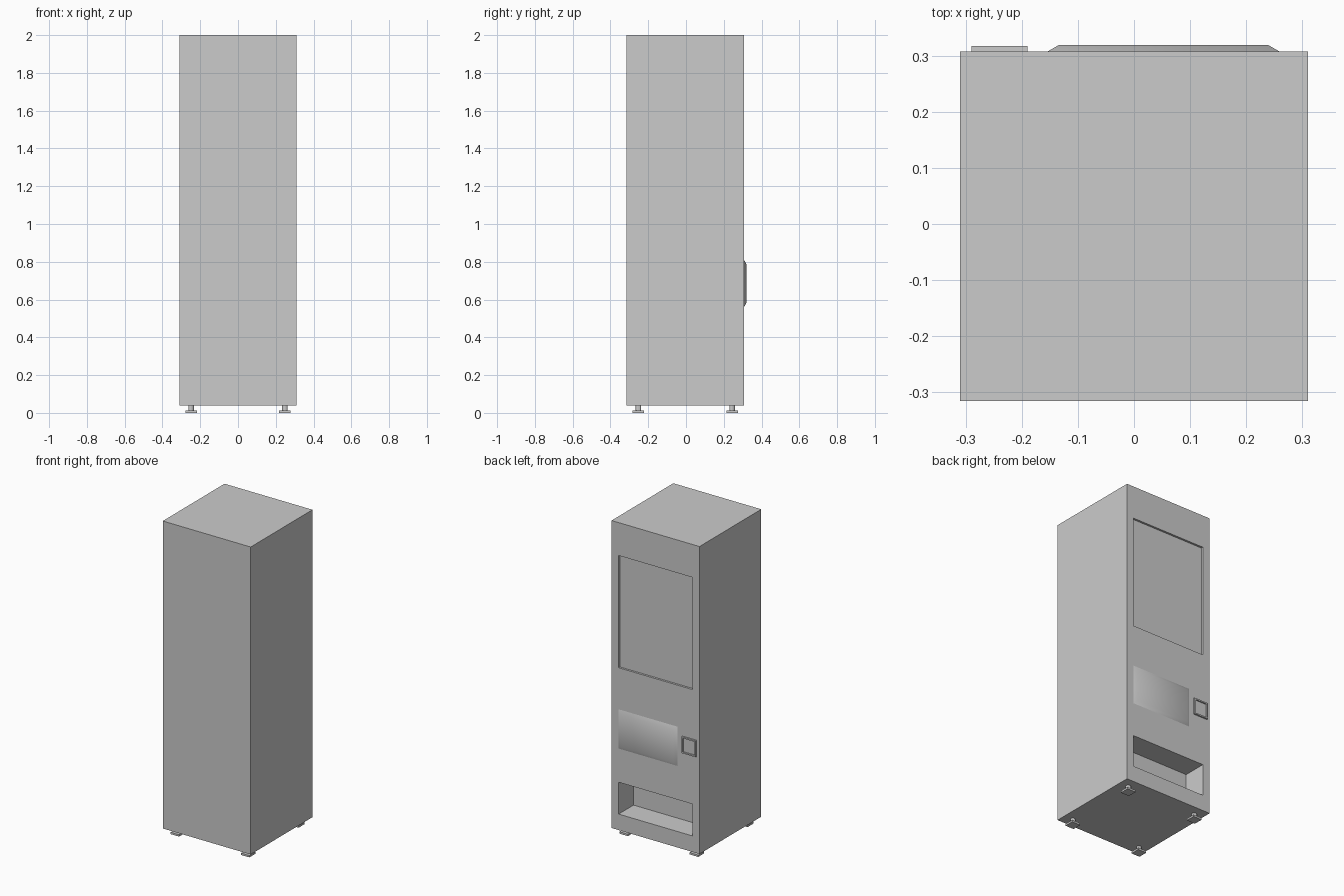
import bpy, bmesh
from mathutils import Vector

if "Cube" in bpy.data.objects:
    bpy.data.objects.remove(bpy.data.objects["Cube"])

FACE = 0.307    # y of the machine's serving face
REAR = -0.315


def finish(name, bm):
    bmesh.ops.recalc_face_normals(bm, faces=bm.faces)
    me = bpy.data.meshes.new(name)
    bm.to_mesh(me)
    bm.free()
    ob = bpy.data.objects.new(name, me)
    bpy.context.collection.objects.link(ob)
    return ob


def box_bm(lo, hi):
    bm = bmesh.new()
    lo, hi = Vector(lo), Vector(hi)
    bmesh.ops.create_cube(bm, size=1)
    for v in bm.verts:
        v.co = (lo + hi) / 2 + v.co * (hi - lo)
    return bm


def box(name, lo, hi):
    return finish(name, box_bm(lo, hi))


def side_face(bm, sign):
    return max(bm.faces, key=lambda f: sign * f.calc_center_median().y)


# Cabinet with the display recess and the delivery bin cut into it
cabinet = box("cabinet", (-0.31, REAR, 0.04), (0.31, FACE, 2.0))
recesses = [("display_cutter", 1.075, 1.79, 0.013),
            ("bin_cutter", 0.142, 0.345, 0.15)]
for name, z0, z1, depth in recesses:
    cutter = box(name, (-0.26, FACE - depth, z0), (0.26, FACE + 0.1, z1))
    mod = cabinet.modifiers.new(name, 'BOOLEAN')
    mod.operation = 'DIFFERENCE'
    mod.solver = 'EXACT'
    mod.object = cutter
    bpy.context.view_layer.objects.active = cabinet
    bpy.ops.object.modifier_apply(modifier=mod.name)
    bpy.data.objects.remove(cutter)

# Bevelled control panel, open at the back and smooth shaded
bm = box_bm((-0.155, FACE, 0.56), (0.26, 0.319, 0.81))
top = side_face(bm, 1)
centre = top.calc_center_median()
for v in top.verts:
    for axis in (0, 2):
        v.co[axis] += 0.021 if v.co[axis] < centre[axis] else -0.021
bmesh.ops.delete(bm, geom=[side_face(bm, -1)], context='FACES_ONLY')
panel = finish("control_panel", bm)
for p in panel.data.polygons:
    p.use_smooth = True

# Payment reader: raised frame around a sunken plate
bm = box_bm((-0.29, FACE, 0.655), (-0.19, 0.317, 0.76))
plate = side_face(bm, 1)
bmesh.ops.inset_region(bm, faces=[plate], thickness=0.012)
inner = bmesh.ops.extrude_discrete_faces(bm, faces=[plate])["faces"]
bmesh.ops.translate(bm, vec=(0, -0.008, 0), verts=inner[0].verts)
finish("payment_reader", bm)

# Levelling feet: square pad with a round stem
for sx in (-1, 1):
    for sy in (-1, 1):
        x, y = sx * 0.248, (FACE + REAR) / 2 + sy * 0.248
        box("foot_pad", (x - 0.03, y - 0.03, 0), (x + 0.03, y + 0.03, 0.012))
        bpy.ops.mesh.primitive_cylinder_add(vertices=12, radius=0.015, depth=0.03,
                                            location=(x, y, 0.026))
        bpy.context.object.name = "foot_stem"
